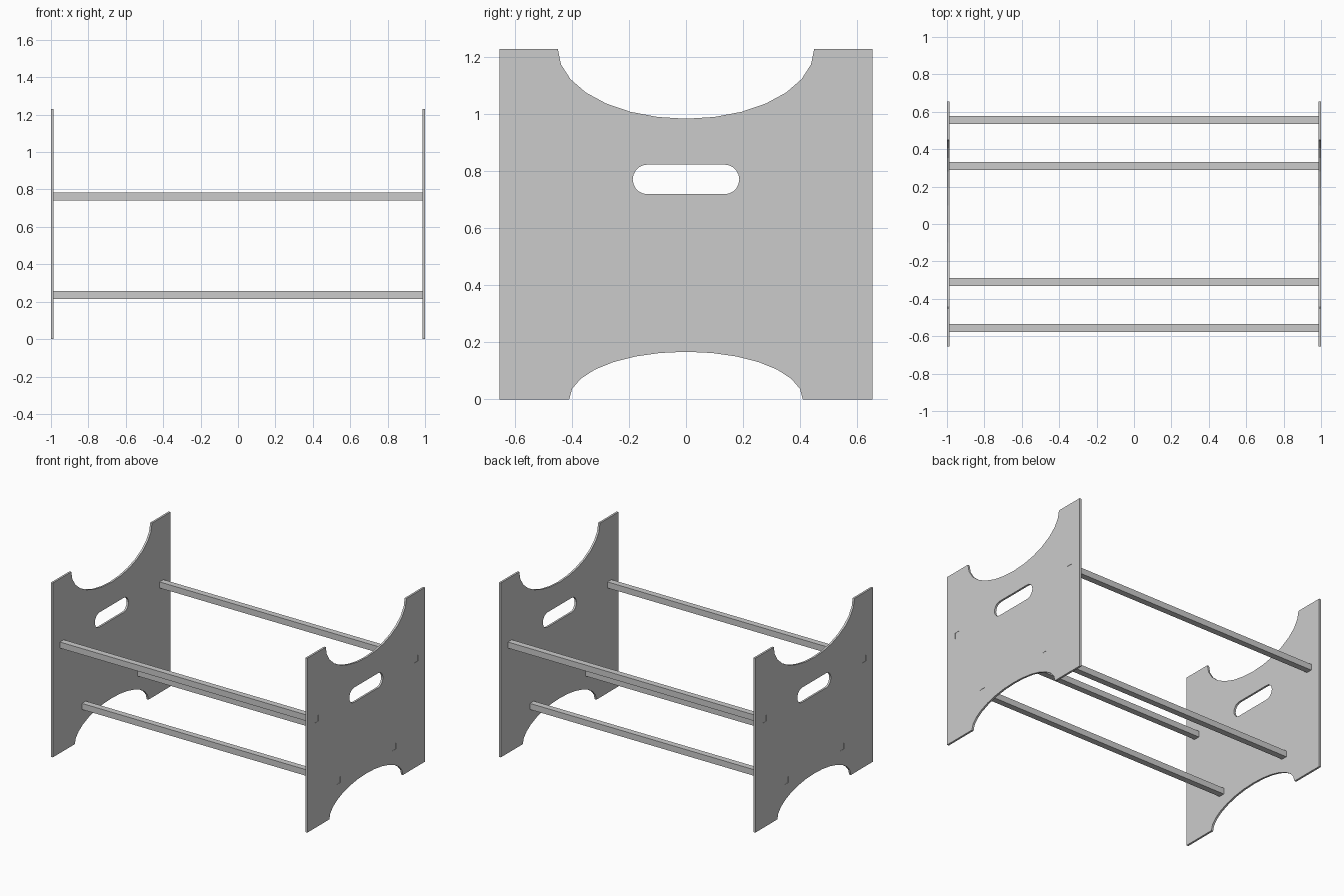
import bpy
from math import pi, sin, cos

cube = bpy.data.objects.get("Cube")
if cube:
    bpy.data.objects.remove(cube, do_unlink=True)

HALF_LEN, HALF_DEPTH, HEIGHT, THICK = 1.0, 0.655, 1.23, 0.014
RAIL = 0.043
RAILS = {"upper": (0.555, 0.762), "lower": (0.309, 0.235)}

grey = bpy.data.materials.new("light_grey")
grey.use_nodes = True
colour = (0.6, 0.6, 0.6, 1)
grey.diffuse_color = colour
grey.node_tree.nodes["Principled BSDF"].inputs["Base Color"].default_value = colour


def arc(cx, cz, rx, rz, start, end, steps):
    angles = [start + (end - start) * i / steps for i in range(steps + 1)]
    return [(cx + rx * cos(a), cz + rz * sin(a)) for a in angles]


def square(cy, cz, size):
    h = size / 2
    return [(cy - h, cz - h), (cy + h, cz - h), (cy + h, cz + h), (cy - h, cz + h)]


# Side panel outline with arched cutouts, hand slot and rail sockets
outline = [(-HALF_DEPTH, 0)] + arc(0, 0, 0.41, 0.167, pi, 0, 14)
outline += [(HALF_DEPTH, 0), (HALF_DEPTH, HEIGHT)]
outline += arc(0, HEIGHT, 0.45, 0.245, 0, -pi, 14) + [(-HALF_DEPTH, HEIGHT)]
slot = arc(0.135, 0.772, 0.052, 0.052, -pi / 2, pi / 2, 10)
slot += arc(-0.135, 0.772, 0.052, 0.052, pi / 2, 3 * pi / 2, 10)
sockets = [square(s * y, z, RAIL) for y, z in RAILS.values() for s in (-1, 1)]


def side_panel(name, x):
    curve = bpy.data.curves.new(name, "CURVE")
    curve.dimensions = "2D"
    curve.fill_mode = "BOTH"
    curve.extrude = THICK / 2
    for loop in [outline, slot] + sockets:
        spline = curve.splines.new("POLY")
        spline.points.add(len(loop) - 1)
        for point, (y, z) in zip(spline.points, loop):
            point.co = (y, z, 0, 1)
        spline.use_cyclic_u = True
    curve.materials.append(grey)
    panel = bpy.data.objects.new(name, curve)
    bpy.context.collection.objects.link(panel)
    panel.location.x = x
    panel.rotation_euler = (pi / 2, 0, pi / 2)
    bpy.ops.object.select_all(action="DESELECT")
    panel.select_set(True)
    bpy.context.view_layer.objects.active = panel
    bpy.ops.object.convert(target="MESH")
    bpy.ops.object.shade_flat()


side_panel("left_panel", HALF_LEN - THICK / 2)
side_panel("right_panel", THICK / 2 - HALF_LEN)

# Square rails seated in the sockets, ends set just below the panel faces
for level, (y, z) in RAILS.items():
    for side, s in (("front", -1), ("back", 1)):
        bpy.ops.mesh.primitive_cube_add(size=1, location=(0, s * y, z))
        rail = bpy.context.object
        rail.name = f"{level}_{side}_rail"
        rail.scale = (2 * HALF_LEN - 0.004, RAIL, RAIL)
        rail.data.materials.append(grey)
